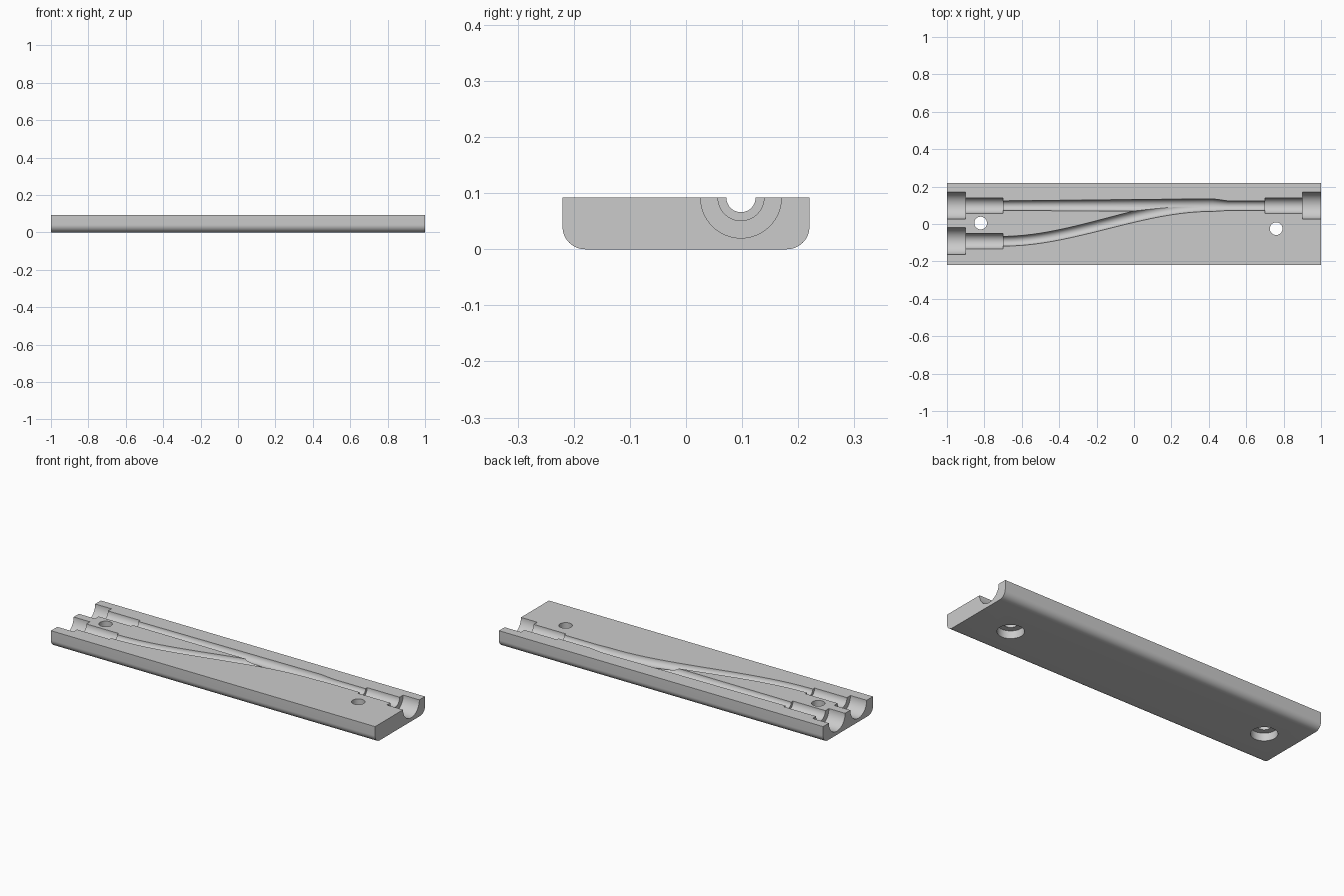
import bpy, bmesh, math

cube = bpy.data.objects.get("Cube")
if cube:
    bpy.data.objects.remove(cube, do_unlink=True)

TOP, HALF_W, ROUND = 0.092, 0.22, 0.04

grey = bpy.data.materials.new("plain grey")
grey.use_nodes = True
grey.diffuse_color = (0.6, 0.6, 0.6, 1)
bsdf = next(n for n in grey.node_tree.nodes if n.type == 'BSDF_PRINCIPLED')
bsdf.inputs["Base Color"].default_value = grey.diffuse_color


def loft(name, sections):
    """Skin a row of equal closed sections and cap both ends."""
    bm = bmesh.new()
    rings = [[bm.verts.new(p) for p in s] for s in sections]
    for a, b in zip(rings, rings[1:]):
        for i in range(len(a)):
            j = (i + 1) % len(a)
            bm.faces.new((a[i], a[j], b[j], b[i]))
    bm.faces.new(rings[0])
    bm.faces.new(rings[-1])
    bmesh.ops.recalc_face_normals(bm, faces=bm.faces)
    mesh = bpy.data.meshes.new(name)
    bm.to_mesh(mesh)
    bm.free()
    mesh.materials.append(grey)
    obj = bpy.data.objects.new(name, mesh)
    bpy.context.collection.objects.link(obj)
    return obj


def circle(n=64):
    return [(math.cos(2 * math.pi * i / n), math.sin(2 * math.pi * i / n)) for i in range(n)]


def channel(name, stations):
    """Round cutter along x, lying on the top face; stations are x, y, radius."""
    return loft(name, [[(x, y + r * c, TOP + r * s) for c, s in circle()] for x, y, r in stations])


def bolt_hole(name, x, y):
    """Through hole with a wide recess underneath."""
    steps = [(-0.05, 0.067), (0.043, 0.067), (0.043, 0.034), (0.2, 0.034)]
    return loft(name, [[(x + r * c, y + r * s, z) for c, s in circle(48)] for z, r in steps])


# Block with rounded lower long edges
half = [(HALF_W, TOP)]
for i in range(13):
    a = math.pi / 2 * i / 12
    half.append((HALF_W - ROUND + ROUND * math.cos(a), ROUND - ROUND * math.sin(a)))
outline = half + [(-y, z) for y, z in reversed(half)]
block = loft("channel_block", [[(x, y, z) for y, z in outline] for x in (-1, 1)])


# Stepped socket at each end of a channel
def socket(y):
    return [(-1.1, y, 0.072), (-0.9, y, 0.072), (-0.9, y, 0.041), (-0.7, y, 0.041)]


Y_MAIN, Y_SIDE = 0.098, -0.092
main = socket(Y_MAIN) + [(-0.7, Y_MAIN, 0.026), (0.42, 0.101, 0.034), (0.5, Y_MAIN, 0.026)]
main += [(0.7, Y_MAIN, 0.026)] + [(-x, y, r) for x, y, r in reversed(socket(Y_MAIN))]

# Side channel sweeping into the main one
side = socket(Y_SIDE)
for i in range(41):
    t = i / 40
    ease = t * t * (3 - 2 * t)
    side.append((-0.7 + 1.12 * t, Y_SIDE + (0.1 - Y_SIDE) * ease, 0.026 + 0.007 * t))

cutters = [channel("main_channel_cutter", main),
           channel("side_channel_cutter", side),
           bolt_hole("left_hole_cutter", -0.82, 0.005),
           bolt_hole("right_hole_cutter", 0.76, -0.025)]

# Cut the channels and holes
bpy.context.view_layer.objects.active = block
for cutter in cutters:
    cutter.hide_render = True
    mod = block.modifiers.new(cutter.name, 'BOOLEAN')
    mod.operation = 'DIFFERENCE'
    mod.solver = 'EXACT'
    mod.object = cutter
    bpy.ops.object.modifier_apply(modifier=mod.name)
    bpy.data.objects.remove(cutter, do_unlink=True)

bpy.ops.object.select_all(action='DESELECT')
block.select_set(True)
bpy.ops.object.shade_smooth_by_angle(angle=math.radians(30))
